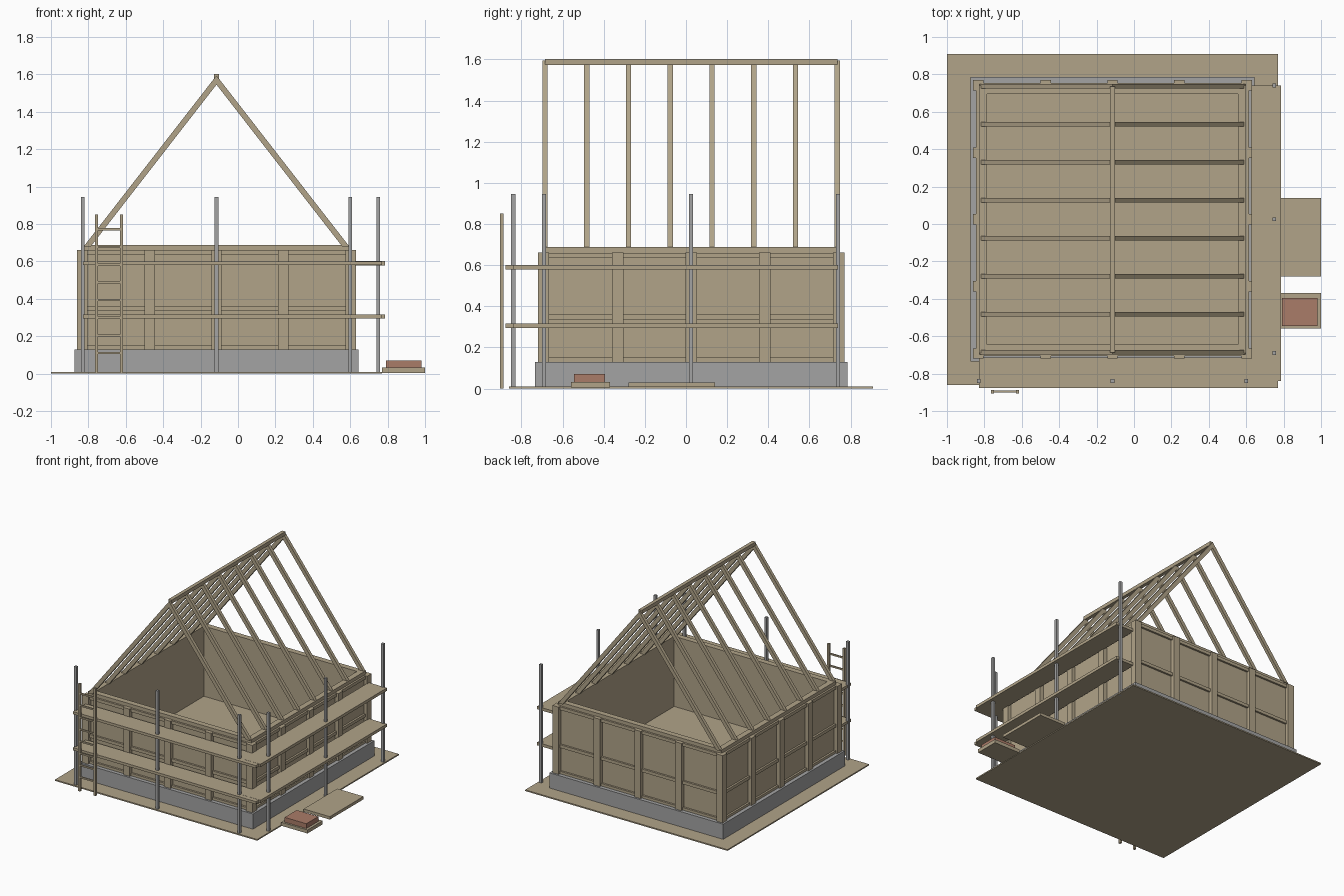
import bpy, bmesh

if "Cube" in bpy.data.objects:
    bpy.data.objects.remove(bpy.data.objects["Cube"], do_unlink=True)


def material(name, rgb):
    m = bpy.data.materials.new(name)
    m.use_nodes = True
    m.diffuse_color = (*rgb, 1)
    m.node_tree.nodes["Principled BSDF"].inputs["Base Color"].default_value = (*rgb, 1)
    return m


WOOD = material("timber", (0.44, 0.37, 0.25))
GREY = material("grey concrete and steel", (0.37, 0.37, 0.37))
BRICK = material("red brick", (0.40, 0.20, 0.14))
CX, CY = -0.115, 0.025      # centre of the house


def finish(name, bm, mat):
    bmesh.ops.recalc_face_normals(bm, faces=bm.faces)
    me = bpy.data.meshes.new(name)
    bm.to_mesh(me)
    bm.free()
    me.materials.append(mat)
    ob = bpy.data.objects.new(name, me)
    bpy.context.scene.collection.objects.link(ob)
    return ob


def box(name, x, y, z, mat):
    """Box given by its (low, high) range on each axis."""
    bm = bmesh.new()
    bmesh.ops.create_cube(bm, size=1)
    for v in bm.verts:
        for i, (lo, hi) in enumerate((x, y, z)):
            v.co[i] = lo if v.co[i] < 0 else hi
    return finish(name, bm, mat)


def around(c, r):
    return (c - r, c + r)


def ring(name, outer, inner, z, mat):
    """Square frame around the house centre."""
    bm = bmesh.new()
    corners = ((-1, -1), (1, -1), (1, 1), (-1, 1))
    loops = [[bm.verts.new((CX + sx * r, CY + sy * r, h)) for sx, sy in corners]
             for r, h in ((outer, z[0]), (outer, z[1]), (inner, z[1]), (inner, z[0]))]
    for a, b in zip(loops, loops[1:] + loops[:1]):
        for i in range(4):
            j = (i + 1) % 4
            bm.faces.new((a[i], a[j], b[j], b[i]))
    return finish(name, bm, mat)


def extrude_y(name, profile, y, mat):
    """Prism with an (x, z) profile running along y."""
    bm = bmesh.new()
    face = bm.faces.new([bm.verts.new((px, y[0], pz)) for px, pz in profile])
    out = bmesh.ops.extrude_face_region(bm, geom=[face])["geom"]
    bmesh.ops.translate(bm, vec=(0, y[1] - y[0], 0),
                        verts=[g for g in out if isinstance(g, bmesh.types.BMVert)])
    return finish(name, bm, mat)


# Ground, foundation, floor and walls
box("ground", around(CX, 0.885), around(CY, 0.885), (0, 0.01), WOOD)
ring("foundation", 0.76, 0.66, (0.005, 0.13), GREY)
box("floor", around(CX, 0.672), around(CY, 0.672), (0.01, 0.133), WOOD)
ring("walls", 0.715, 0.67, (0.13, 0.688), WOOD)
ring("middle_rail", 0.73, 0.70, (0.335, 0.36), WOOD)
ring("top_rail", 0.73, 0.70, (0.635, 0.66), WOOD)
ring("bottom_rail", 0.73, 0.70, (0.13, 0.15), WOOD)

# Wall posts: three on each side and one at each corner
POST_Z = (0.13, 0.662)
for s in (-1, 1):
    for off in (-0.357, 0, 0.357):
        box("wall_post", around(CX + off, 0.028), around(CY + s * 0.7225, 0.0225), POST_Z, WOOD)
        box("wall_post", around(CX + s * 0.7225, 0.0225), around(CY + off, 0.028), POST_Z, WOOD)
    for t in (-1, 1):
        box("corner_post", around(CX + s * 0.7175, 0.0275), around(CY + t * 0.7175, 0.0275),
            POST_Z, WOOD)

# Roof frame: rafter pairs and ridge beam
half = [(0.71, 0.68), (0.672, 0.68), (0, 1.545)]
rafter = ([(CX + x, z) for x, z in half] + [(CX - x, z) for x, z in half[1::-1]]
          + [(CX, 1.594)])
for i in range(8):
    extrude_y("rafter_pair", rafter, around(CY - 0.711 + i * 0.2031, 0.0125), WOOD)
box("ridge_beam", around(CX, 0.014), around(CY, 0.711), (1.574, 1.603), WOOD)

# Scaffold poles and walkways
poles = [(CX + d, -0.84) for d in (-0.715, 0, 0.715)]
poles += [(0.75, CY + d) for d in (-0.715, 0, 0.715)]
for x, y in poles:
    box("scaffold_pole", around(x, 0.01), around(y, 0.01), (0, 0.945), GREY)
for z in (0.305, 0.59):
    box("front_walkway", (-0.83, 0.77), (-0.877, -0.715), around(z, 0.0105), WOOD)
    box("side_walkway", (0.625, 0.785), (-0.84, 0.74), around(z, 0.0115), WOOD)

# Ladder
for x in (-0.757, -0.622):
    box("ladder_rail", around(x, 0.008), (-0.905, -0.888), (0, 0.85), WOOD)
for i in range(8):
    box("ladder_rung", (-0.757, -0.622), (-0.902, -0.891), around(0.11 + i * 0.0945, 0.006), WOOD)

# Building materials lying beside the house
box("board_stack", (0.77, 1.0), (-0.28, 0.14), (0.007, 0.03), WOOD)
box("pallet", (0.77, 1.0), (-0.56, -0.37), (0.004, 0.032), WOOD)
box("brick_stack", (0.79, 0.98), (-0.545, -0.395), (0.032, 0.07), BRICK)
